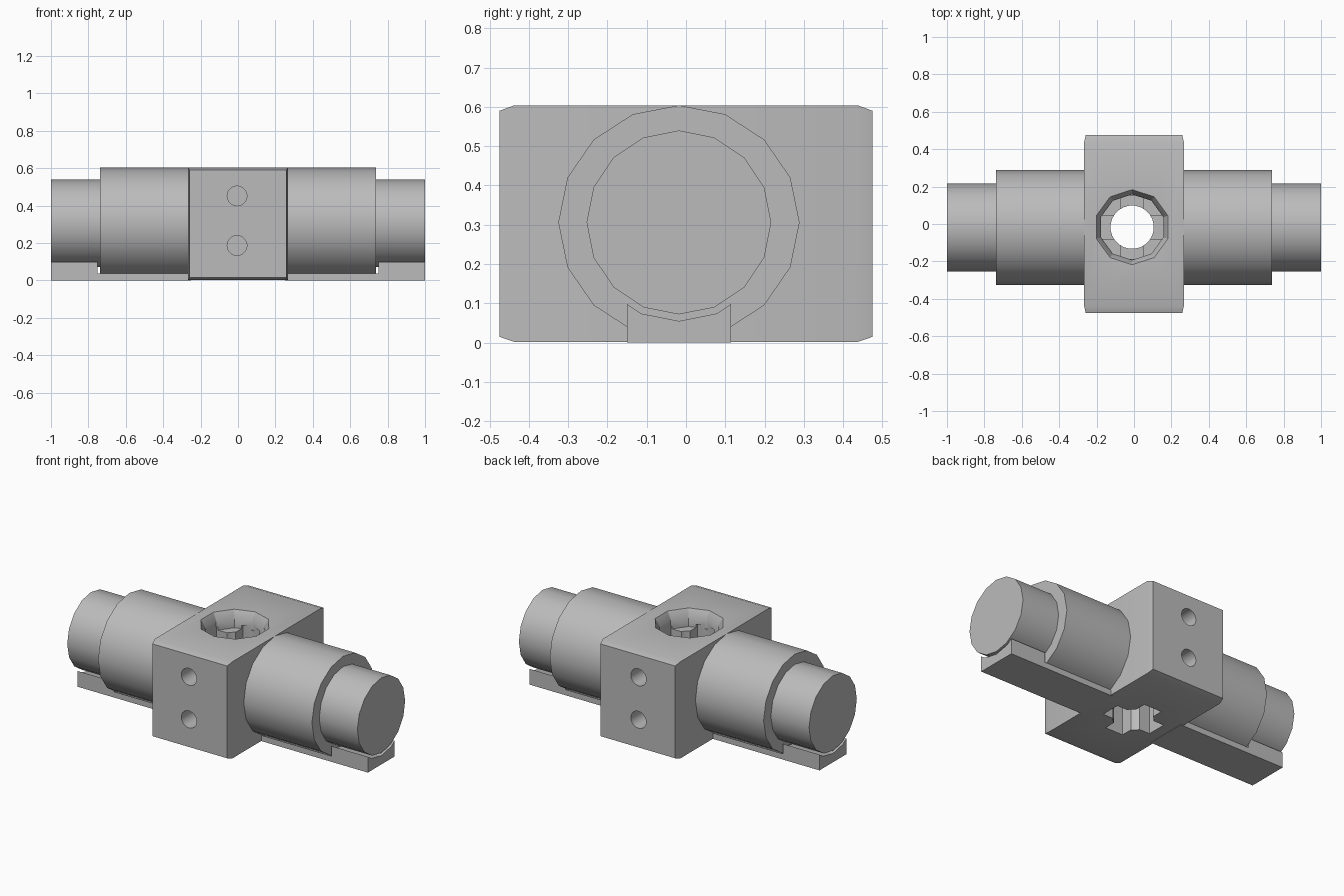
import bpy, bmesh, math
from mathutils import Matrix

if "Cube" in bpy.data.objects:
    bpy.data.objects.remove(bpy.data.objects["Cube"])

grey = bpy.data.materials.new("plain_grey")
grey.diffuse_color = (0.5, 0.5, 0.5, 1)
grey.use_nodes = True
grey.node_tree.nodes["Principled BSDF"].inputs["Base Color"].default_value = grey.diffuse_color

CY, CZ = -0.018, 0.306        # axis of the barrels
HX, HY = -0.01, -0.017        # axis of the vertical well


def loft(name, rings):
    """Closed solid skinned through matching rings of points."""
    bm = bmesh.new()
    loops = [[bm.verts.new(p) for p in r] for r in rings]
    for a, b in zip(loops, loops[1:]):
        for i in range(len(a)):
            j = (i + 1) % len(a)
            bm.faces.new((a[i], a[j], b[j], b[i]))
    bm.faces.new(loops[0])
    bm.faces.new(loops[-1])
    bmesh.ops.recalc_face_normals(bm, faces=bm.faces[:])
    me = bpy.data.meshes.new(name)
    bm.to_mesh(me)
    bm.free()
    me.materials.append(grey)
    ob = bpy.data.objects.new(name, me)
    bpy.context.collection.objects.link(ob)
    return ob


def activate(ob):
    bpy.ops.object.select_all(action='DESELECT')
    ob.select_set(True)
    bpy.context.view_layer.objects.active = ob


def smooth(ob):
    activate(ob)
    bpy.ops.object.shade_smooth_by_angle(angle=math.radians(30))


def cut(ob, cutter):
    m = ob.modifiers.new("cut", 'BOOLEAN')
    m.operation, m.solver, m.object = 'DIFFERENCE', 'EXACT', cutter
    activate(ob)
    bpy.ops.object.modifier_apply(modifier=m.name)
    bpy.data.objects.remove(cutter)


def ring_x(x, ry, rz, n=16):
    return [(x, CY + ry * math.sin(2 * math.pi * i / n),
             CZ + rz * math.cos(2 * math.pi * i / n)) for i in range(n)]


def ring_z(z, r, n):
    return [(HX + r * math.cos(2 * math.pi * (i + .5) / n),
             HY + r * math.sin(2 * math.pi * (i + .5) / n), z) for i in range(n)]


def rect_y(y, hx, z0, z1):
    return [(-hx, y, z0), (hx, y, z0), (hx, y, z1), (-hx, y, z1)]


def rail_section(x, r):
    """Flat-bottomed rail section with a faceted cradle on top."""
    h = 0.132
    a = math.pi / 8
    zs, zm = r * math.cos(a), r
    yk = r * math.sin(a)
    # facet leading on from the knee to the side wall
    y2, z2 = r * math.sin(2 * a), r * math.cos(2 * a)
    edge = zs + (z2 - zs) * (h - yk) / (y2 - yk)
    top = [(h, edge), (yk, zs), (0, zm), (-yk, zs), (-h, edge)]
    return [(x, CY - h, 0), (x, CY + h, 0)] + [(x, CY + y, CZ - z) for y, z in top]


# Barrels, end stubs and cradle rails on both sides
for s, side in ((-1, "left"), (1, "right")):
    smooth(loft(side + "_barrel", [ring_x(s * x, .307, .298) for x in (.25, .737)]))
    smooth(loft(side + "_stub", [ring_x(s * x, .235, .234) for x in (.72, 1)]))
    loft(side + "_rail_thin", [rail_section(s * x, .3035) for x in (.25, .75)])
    loft(side + "_rail_end", [rail_section(s * x, .251) for x in (.75, 1)])

# Central block with slightly tapered front and back edges
block = loft("center_block", [
    rect_y(-.475, .258, .015, .59), rect_y(-.437, .267, .002, .604),
    rect_y(.437, .267, .002, .604), rect_y(.475, .258, .015, .59)])

# Vertical well: chamfered rim, octagonal recess and round through hole
cut(block, loft("rim_cutter", [ring_z(.62, .21, 10), ring_z(.56, .175, 10),
                               ring_z(.5, .175, 10)]))
cut(block, loft("bore_cutter", [ring_z(z, .116, 24) for z in (-.1, .7)]))

# Cross shaped pockets above and below the middle web
for z0, z1 in ((.34, .52), (-.05, .25)):
    for hx, hy in ((.17, .062), (.062, .17)):
        cut(block, loft("slot_cutter", [
            [(HX + a * hx, HY + b * hy, z)
             for a, b in ((-1, -1), (1, -1), (1, 1), (-1, 1))] for z in (z0, z1)]))

# Bolt holes in the front and back faces
for z in (.187, .452):
    for y0, y1 in ((-.6, -.3), (.3, .6)):
        cut(block, loft("bolt_cutter", [
            [(-.005 + .053 * math.cos(math.pi * i / 10), y,
              z + .053 * math.sin(math.pi * i / 10)) for i in range(20)]
            for y in (y0, y1)]))
smooth(block)
